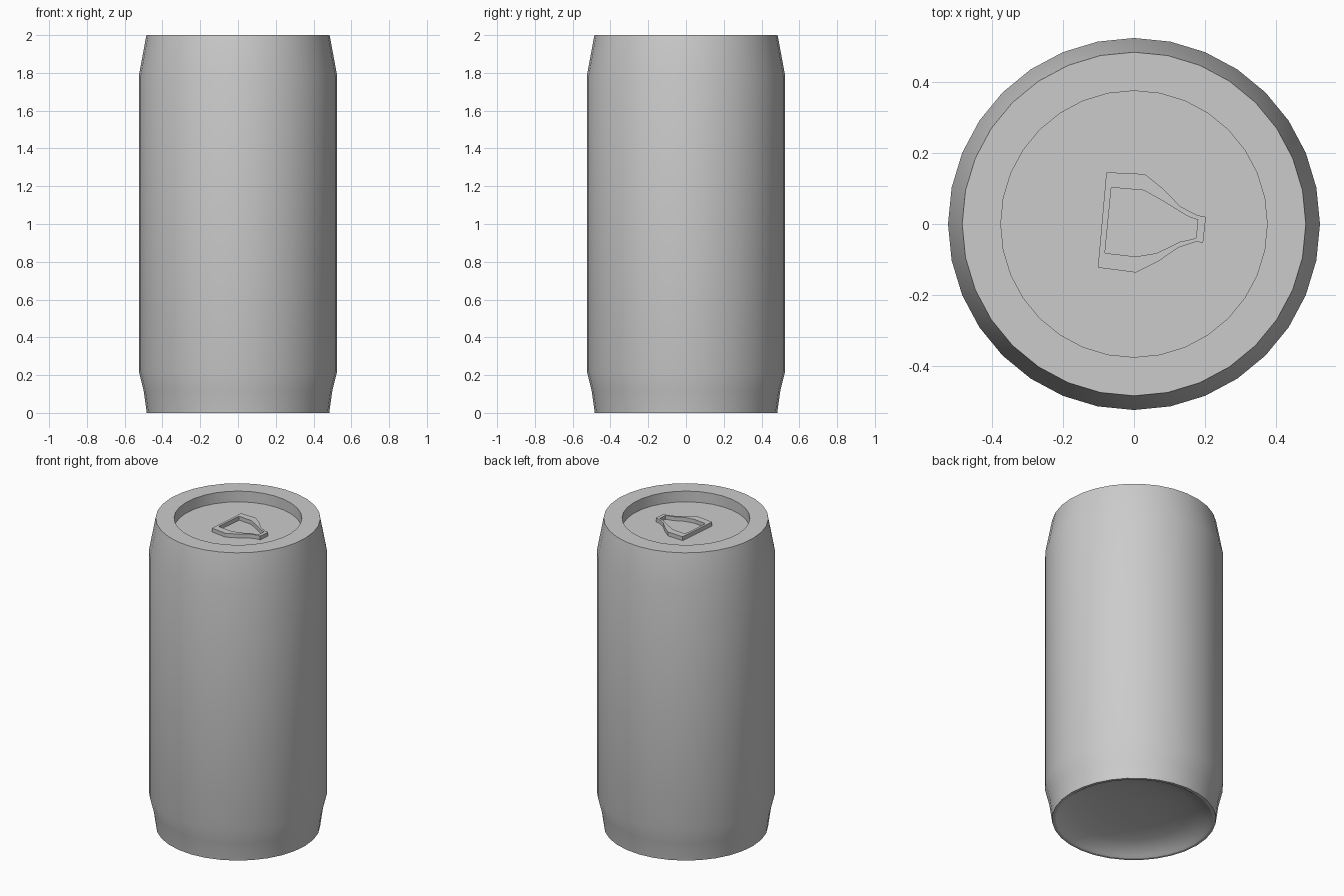
import bpy, bmesh, math

if "Cube" in bpy.data.objects:
    bpy.data.objects.remove(bpy.data.objects["Cube"])

SIDES = 32


def finish(name, bm, angle):
    bmesh.ops.recalc_face_normals(bm, faces=bm.faces[:])
    mesh = bpy.data.meshes.new(name)
    bm.to_mesh(mesh)
    bm.free()
    obj = bpy.data.objects.new(name, mesh)
    bpy.context.collection.objects.link(obj)
    bpy.ops.object.select_all(action='DESELECT')
    obj.select_set(True)
    bpy.context.view_layer.objects.active = obj
    if angle:
        bpy.ops.object.shade_smooth_by_angle(angle=math.radians(angle))
    return obj


def bridge(bm, a, b):
    n = len(a)
    for i in range(n):
        j = (i + 1) % n
        bm.faces.new((a[i], a[j], b[j], b[i]))


def lathe(name, profile):
    """Closed body from (radius, z) rings, capped at both ends."""
    bm = bmesh.new()
    rings = [[bm.verts.new((r * math.cos(2 * math.pi * i / SIDES),
                            r * math.sin(2 * math.pi * i / SIDES), z))
              for i in range(SIDES)] for r, z in profile]
    for a, b in zip(rings, rings[1:]):
        bridge(bm, a, b)
    bm.faces.new(rings[0])
    bm.faces.new(rings[-1])
    return finish(name, bm, 30)


# Can: domed underside, tapered foot, straight wall, neck, rim, sunken lid
dome = [(0.45 * math.sin(t), 0.09 * math.cos(t))
        for t in (math.radians(d) for d in (10, 30, 50, 70))]
lathe("can_body", dome + [
    (0.45, 0.01), (0.465, 0.0), (0.483, 0.0), (0.50, 0.12), (0.525, 0.22),
    (0.525, 1.785), (0.485, 2.0), (0.376, 2.0), (0.376, 1.93)])

# Pull tab: raised frame resting on the lid
outer = [(-.078, .146), (.03, .141), (.082, .10), (.13, .05), (.178, .025),
         (.203, .02), (.195, -.053), (.175, -.05), (.125, -.067),
         (.066, -.107), (.005, -.137), (-.102, -.123)]
inner = [(-.064, .103), (.028, .095), (.08, .066), (.13, .035), (.155, .02),
         (.18, .012), (.175, -.04), (.155, -.045), (.13, -.05),
         (.065, -.082), (.005, -.092), (-.082, -.082)]
bm = bmesh.new()
loops = [[bm.verts.new((x, y, z)) for x, y in pts]
         for pts, z in ((outer, 1.925), (outer, 1.955),
                        (inner, 1.955), (inner, 1.925))]
for k in range(4):
    bridge(bm, loops[k], loops[(k + 1) % 4])
finish("pull_tab", bm, 0)
